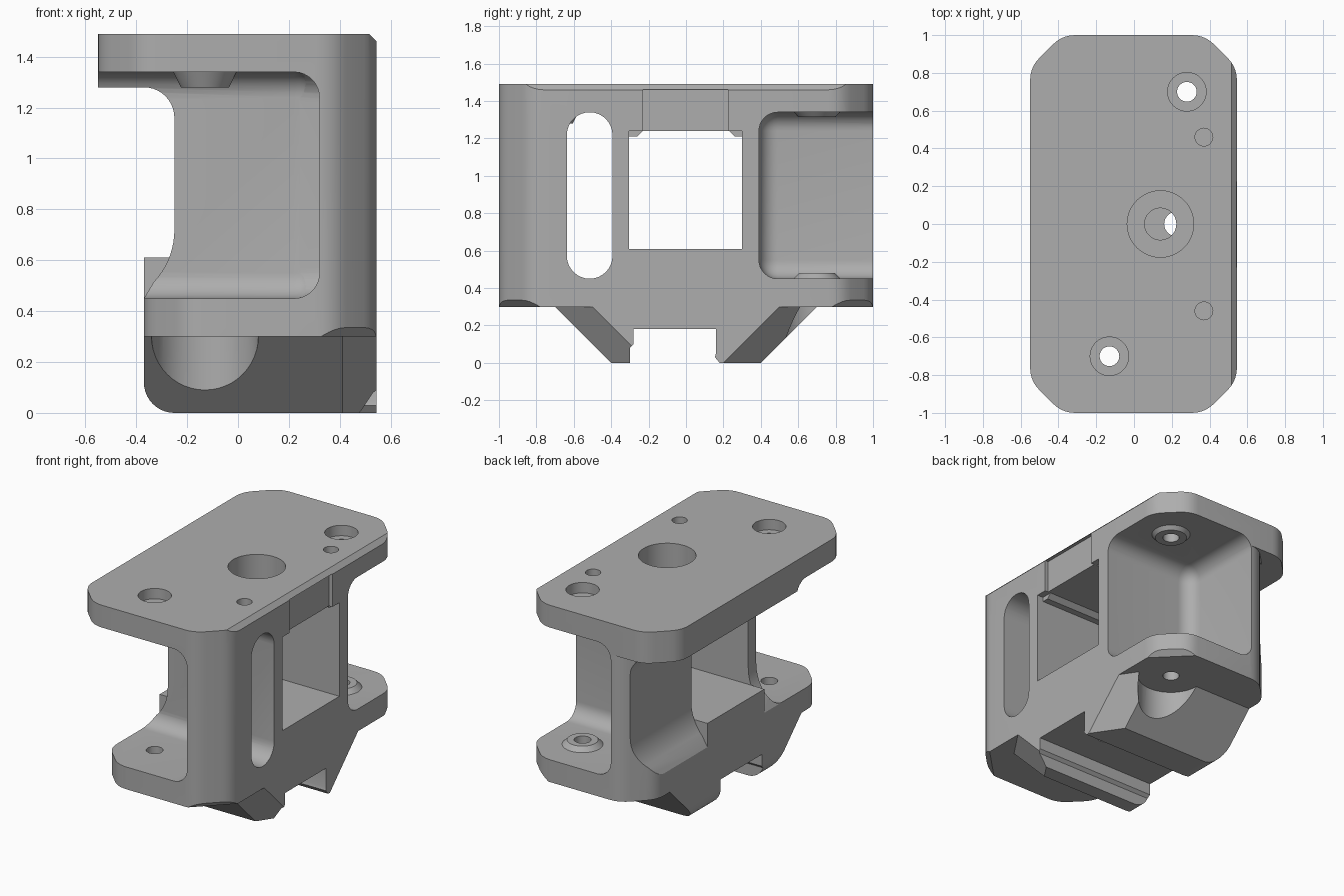
import bpy, bmesh, math
from mathutils import Vector

if "Cube" in bpy.data.objects:
    bpy.data.objects.remove(bpy.data.objects["Cube"])

grey = bpy.data.materials.new("satin grey")
grey.diffuse_color = (0.42, 0.42, 0.42, 1)
grey.use_nodes = True
grey.node_tree.nodes["Principled BSDF"].inputs["Base Color"].default_value = grey.diffuse_color


def make(name, bm):
    bmesh.ops.recalc_face_normals(bm, faces=bm.faces)
    me = bpy.data.meshes.new(name)
    bm.to_mesh(me)
    bm.free()
    me.materials.append(grey)
    ob = bpy.data.objects.new(name, me)
    bpy.context.collection.objects.link(ob)
    return ob


def prism(name, pts, axis, a, b, planes=()):
    """Extrude a 2D outline along an axis, then trim with (point, outward normal) planes."""
    place = {"x": lambda u, v, w: (w, u, v), "y": lambda u, v, w: (u, w, v),
             "z": lambda u, v, w: (u, v, w)}[axis]
    bm = bmesh.new()
    lo = [bm.verts.new(place(u, v, a)) for u, v in pts]
    hi = [bm.verts.new(place(u, v, b)) for u, v in pts]
    bm.faces.new(lo)
    bm.faces.new(hi)
    n = len(pts)
    for i in range(n):
        j = (i + 1) % n
        bm.faces.new((lo[i], lo[j], hi[j], hi[i]))
    bmesh.ops.recalc_face_normals(bm, faces=bm.faces)
    for co, no in planes:
        geom = bm.verts[:] + bm.edges[:] + bm.faces[:]
        cut = bmesh.ops.bisect_plane(bm, geom=geom, plane_co=co, plane_no=no, clear_outer=True)
        edges = [e for e in cut["geom_cut"] if isinstance(e, bmesh.types.BMEdge)]
        if edges:
            bmesh.ops.holes_fill(bm, edges=[e for e in bm.edges if e.is_boundary], sides=0)
    return make(name, bm)


def box(name, x0, x1, y0, y1, z0, z1, r=0):
    ob = prism(name, [(x0, y0), (x1, y0), (x1, y1), (x0, y1)], "z", z0, z1)
    if r:
        bm = bmesh.new()
        bm.from_mesh(ob.data)
        bmesh.ops.bevel(bm, geom=bm.edges[:], offset=r, segments=8, profile=0.5, affect="EDGES")
        bm.to_mesh(ob.data)
        bm.free()
    return ob


def cone(name, x, y, z0, z1, r0, r1=None):
    bm = bmesh.new()
    bmesh.ops.create_cone(bm, cap_ends=True, segments=48, radius1=r0,
                          radius2=r0 if r1 is None else r1, depth=z1 - z0)
    bmesh.ops.translate(bm, verts=bm.verts, vec=(x, y, (z0 + z1) / 2))
    return make(name, bm)


def arc(cx, cy, r, a0, a1, n=10):
    return [(cx + r * math.cos(math.radians(a0 + (a1 - a0) * i / n)),
             cy + r * math.sin(math.radians(a0 + (a1 - a0) * i / n))) for i in range(n + 1)]


def combine(target, tool, op="DIFFERENCE"):
    m = target.modifiers.new("cut", "BOOLEAN")
    m.operation, m.solver, m.object = op, "EXACT", tool
    bpy.context.view_layer.objects.active = target
    bpy.ops.object.modifier_apply(modifier=m.name)
    bpy.data.objects.remove(tool)


def plan(x0, x1, c, r=0.07):
    """Rectangle with chamfered corners whose ends are softly rounded."""
    raw = [(x0, -1 + c), (x0 + c, -1), (x1 - c, -1), (x1, -1 + c),
           (x1, 1 - c), (x1 - c, 1), (x0 + c, 1), (x0, 1 - c)]
    out = []
    for i, p in enumerate(raw):
        p, q, s = Vector(p), Vector(raw[i - 1]), Vector(raw[(i + 1) % 8])
        a, b = p + (q - p).normalized() * r, p + (s - p).normalized() * r
        for k in range(6):
            t = k / 5
            out.append(tuple(a * (1 - t) ** 2 + p * 2 * t * (1 - t) + b * t * t))
    return out


# main body: lower block with clipped bottom corners, plus the wide top plate
corner = [((0.545, s * 0.78, 0.3), (1, s, -1.41)) for s in (-1, 1)]
body = prism("mount_body", plan(-0.37, 0.545, 0.17), "z", 0.3, 1.4, corner)
plate = prism("top_plate", plan(-0.55, 0.545, 0.17), "z", 1.28, 1.49,
              [((0.515, 0, 1.49), (1, 0, 1))])
combine(body, plate, "UNION")

# scooped left side
scoop = [(-0.7, 0.45), (-0.37, 0.45)] + arc(-0.55, 0.72, 0.30, -48, 0)[1:]
scoop += arc(-0.37, 1.16, 0.12, 0, 90) + [(-0.7, 1.28)]
combine(body, prism("side_scoop", scoop, "y", -1.2, 1.2))

# corner pockets, slot and central window
combine(body, box("front_pocket", -0.9, 0.32, -1.4, -0.39, 0.45, 1.34, 0.1))
combine(body, box("back_pocket", -0.14, 0.9, 0.39, 1.4, 0.45, 1.34, 0.1))
slot = arc(-0.515, 1.218, 0.122, 0, 180, 16) + arc(-0.515, 0.572, 0.122, 180, 360, 16)
combine(body, prism("side_slot", slot, "x", 0.2, 0.8))
combine(body, box("window", -0.8, 0.8, -0.305, 0.3, 0.61, 1.24))
combine(body, box("window_notch", 0.52, 0.8, -0.23, 0.225, 1.2, 1.462))
combine(body, box("window_sill", -0.37, 0.3, -0.305, 0.3, 0.4, 0.61), "UNION")
for s in (-1, 1):
    rib = [(s * 0.35, 1.21), (s * 0.26, 1.21), (s * 0.23, 1.24), (s * 0.23, 1.26), (s * 0.35, 1.26)]
    combine(body, prism("window_rib", rib, "x", -0.24, 0.5), "UNION")

# clamp jaws under the base
jaws = {-1: [(-0.7, 0.35), (-0.7, 0.3), (-0.4, 0), (-0.3, 0), (-0.3, 0.08), (-0.28, 0.1), (-0.28, 0.35)],
        1: [(0.7, 0.35), (0.7, 0.3), (0.4, 0), (0.18, 0), (0.155, 0.03), (0.16, 0.05), (0.16, 0.35)]}
for s, outline in jaws.items():
    p = Vector((0.545, s * 0.5, 0.3))
    n = (Vector((0.545, s * 0.2, 0)) - p).cross(Vector((0.41, s * 0.4, 0)) - p)
    n = n if n.x > 0 else -n
    jaw = prism("clamp_jaw", outline, "x", -0.37, 0.545, [(p, n)])
    edge = [(-0.7, -0.1), (-0.25, -0.1)] + arc(-0.25, 0.12, 0.12, 270, 180) + [(-0.7, 0.12)]
    combine(jaw, prism("jaw_round", edge, "y", -1, 1))
    combine(jaw, cone("screw_relief", 0.28 if s > 0 else -0.13, s * 0.7, -0.2, 0.3, 0.21))
    combine(body, jaw, "UNION")
combine(body, box("base_web", -0.37, 0.545, -0.3, 0.2, 0.18, 0.35), "UNION")

# screw bosses
combine(body, cone("front_boss", -0.13, -0.7, 1.28, 1.36, 0.095, 0.135), "UNION")
combine(body, cone("back_upper_boss", 0.28, 0.7, 1.315, 1.36, 0.1, 0.14), "UNION")
combine(body, cone("back_lower_boss", 0.28, 0.7, 0.43, 0.48, 0.145, 0.095), "UNION")

# screw holes, pin holes and the large central bore
for x, y in ((0.28, 0.7), (-0.13, -0.7)):
    combine(body, cone("screw_hole", x, y, -0.2, 1.7, 0.052))
    combine(body, cone("screw_counterbore", x, y, 1.42, 1.7, 0.102))
combine(body, cone("pin_hole_back", 0.37, 0.46, 1.44, 1.7, 0.047))
combine(body, cone("pin_hole_front", 0.37, -0.46, 1.38, 1.7, 0.047))
combine(body, cone("center_counterbore", 0.14, 0, 1.31, 1.7, 0.176))
combine(body, cone("center_hole", 0.14, 0, 1.1, 1.7, 0.084))
combine(body, cone("floor_hole", 0.225, 0, 0.1, 0.8, 0.065))

bpy.ops.object.select_all(action="DESELECT")
body.select_set(True)
bpy.context.view_layer.objects.active = body
bpy.ops.object.shade_smooth_by_angle(angle=math.radians(25))
